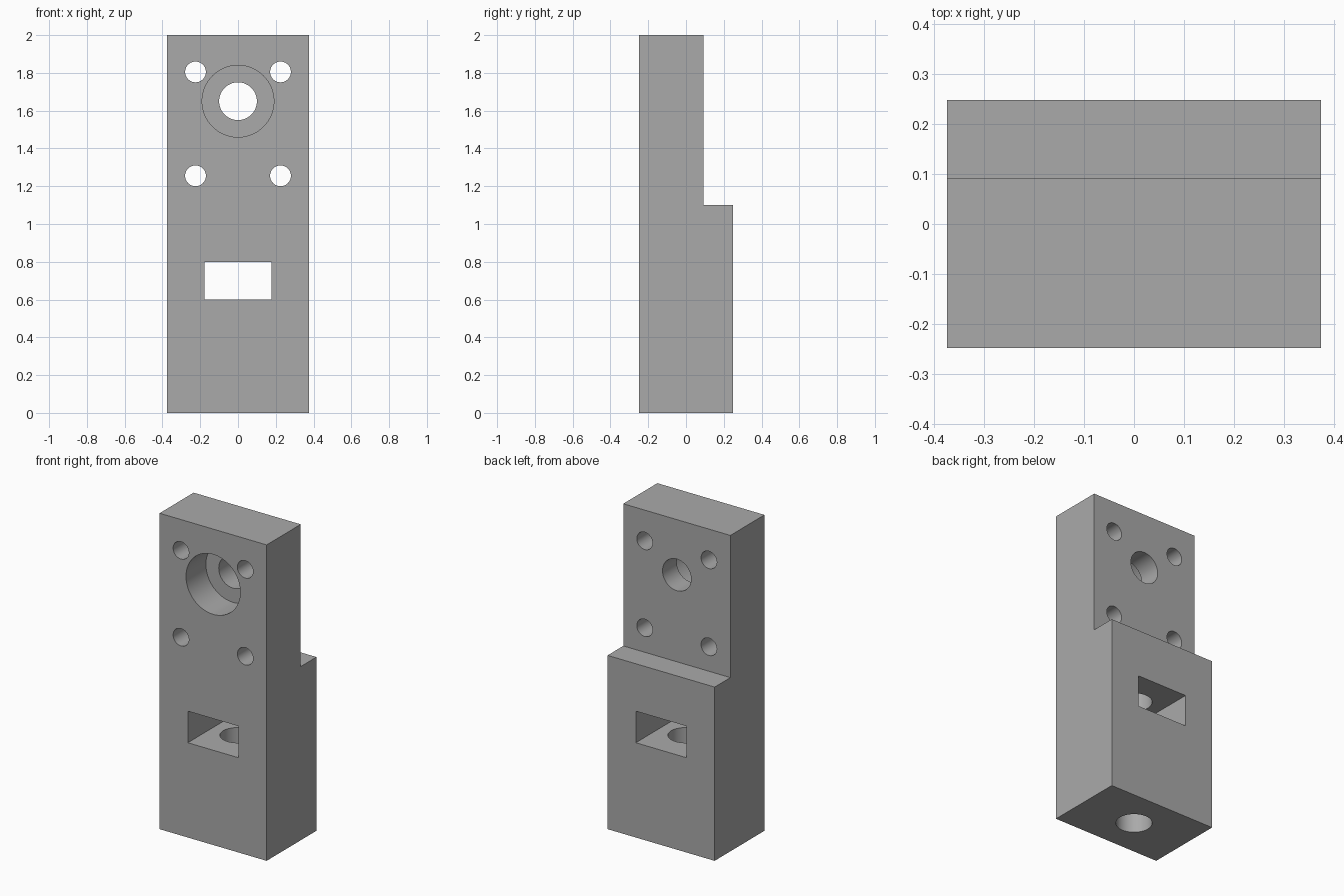
import bpy
import bmesh
from math import radians

cube = bpy.data.objects.get("Cube")
if cube:
    bpy.data.objects.remove(cube, do_unlink=True)

WIDTH, DEPTH, HEIGHT = 0.75, 0.498, 2.0
FRONT, BACK = -DEPTH / 2, DEPTH / 2
STEP_Y, STEP_Z = 0.092, 1.10
BORE_Z = 1.65

grey = bpy.data.materials.new("plain_grey")
grey.use_nodes = True
colour = (0.4, 0.4, 0.4, 1)
grey.diffuse_color = colour
grey.node_tree.nodes["Principled BSDF"].inputs["Base Color"].default_value = colour


# Stepped block: side profile extruded across the width
bm = bmesh.new()
profile = [(FRONT, 0), (BACK, 0), (BACK, STEP_Z), (STEP_Y, STEP_Z),
           (STEP_Y, HEIGHT), (FRONT, HEIGHT)]
face = bm.faces.new([bm.verts.new((-WIDTH / 2, y, z)) for y, z in profile])
extruded = bmesh.ops.extrude_face_region(bm, geom=[face])["geom"]
bmesh.ops.translate(bm, vec=(WIDTH, 0, 0),
                    verts=[v for v in extruded if isinstance(v, bmesh.types.BMVert)])
bmesh.ops.recalc_face_normals(bm, faces=bm.faces)
mesh = bpy.data.meshes.new("mounting_block")
bm.to_mesh(mesh)
bm.free()
block = bpy.data.objects.new("mounting_block", mesh)
bpy.context.collection.objects.link(block)
mesh.materials.append(grey)


def cut(name):
    """Subtract the active primitive from the block, then discard it."""
    tool = bpy.context.object
    tool.name = name
    tool.hide_render = True
    tool.data.materials.append(grey)
    bpy.ops.object.select_all(action='DESELECT')
    block.select_set(True)
    bpy.context.view_layer.objects.active = block
    mod = block.modifiers.new(name, 'BOOLEAN')
    mod.operation = 'DIFFERENCE'
    mod.solver = 'EXACT'
    mod.object = tool
    bpy.ops.object.modifier_apply(modifier=name)
    bpy.data.objects.remove(tool, do_unlink=True)


def drill(name, radius, x, z, y0, y1):
    """Round hole running front to back between two depths."""
    bpy.ops.mesh.primitive_cylinder_add(
        vertices=64, radius=radius, depth=y1 - y0,
        location=(x, (y0 + y1) / 2, z), rotation=(radians(90), 0, 0))
    cut(name)


# Counterbored main hole
drill("counterbore", 0.19, 0, BORE_Z, -1, -0.05)
drill("main_hole", 0.10, 0, BORE_Z, -0.5, 0.5)

# Four mounting holes
for x in (-0.225, 0.225):
    for z in (1.255, 1.805):
        drill("mounting_hole", 0.055, x, z, -0.5, 0.5)

# Blind hole rising from the base, past the slot
bpy.ops.mesh.primitive_cylinder_add(vertices=64, radius=0.104, depth=1.5,
                                    location=(0, 0, 0.25))
cut("base_hole")

# Rectangular slot through the lower half
bpy.ops.mesh.primitive_cube_add(size=1, location=(0, 0, 0.7))
bpy.context.object.scale = (0.354, 1, 0.2)
cut("slot")

# Smooth hole walls, crisp edges
bpy.ops.object.shade_smooth_by_angle(angle=radians(30))
